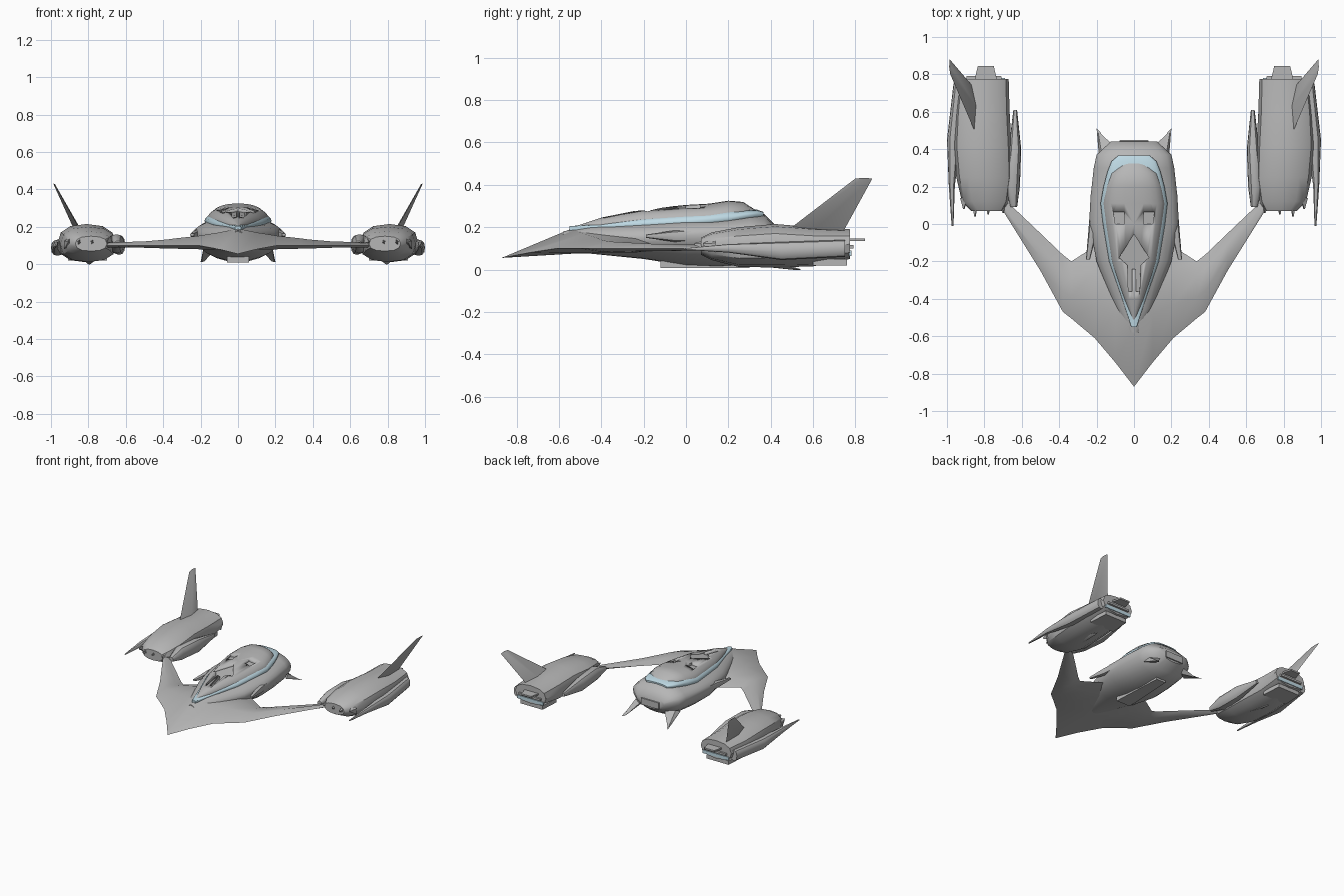
import bpy, bmesh, math
from mathutils import Vector

cube = bpy.data.objects.get("Cube")
if cube:
    bpy.data.objects.remove(cube)


def material(name, rgb):
    m = bpy.data.materials.new(name)
    m.use_nodes = True
    m.diffuse_color = (*rgb, 1)
    bsdf = m.node_tree.nodes["Principled BSDF"]
    bsdf.inputs["Base Color"].default_value = (*rgb, 1)
    return m


GREY = material("hull_grey", (0.47, 0.47, 0.47))
BLUE = material("pale_blue", (0.52, 0.70, 0.78))


def loft(name, rings, mat=GREY, mirror=False, angle=40):
    """Skin a chain of equal rings and cap both ends."""
    bm = bmesh.new()
    rows = [[bm.verts.new(p) for p in ring] for ring in rings]
    n = len(rows[0])
    for a, b in zip(rows, rows[1:]):
        for i in range(n):
            j = (i + 1) % n
            bm.faces.new((a[i], a[j], b[j], b[i]))
    bm.faces.new(rows[0])
    bm.faces.new(rows[-1])
    bmesh.ops.recalc_face_normals(bm, faces=bm.faces)
    mesh = bpy.data.meshes.new(name)
    bm.to_mesh(mesh)
    bm.free()
    mesh.materials.append(mat)
    ob = bpy.data.objects.new(name, mesh)
    bpy.context.collection.objects.link(ob)
    bpy.ops.object.select_all(action="DESELECT")
    ob.select_set(True)
    bpy.context.view_layer.objects.active = ob
    bpy.ops.object.shade_smooth_by_angle(angle=math.radians(angle))
    if mirror:
        ob.modifiers.new("mirror", "MIRROR").use_mirror_merge = False
    return ob


def ring(y, x0, x1, z0, z1, zm=None, n=16, p=2.4):
    """Rounded cross-section across y, widest at height zm."""
    zm = (z0 + z1) / 2 if zm is None else zm
    cx, hw = (x0 + x1) / 2, (x1 - x0) / 2
    pts = []
    for i in range(n):
        t = 2 * math.pi * i / n
        c, s = math.cos(t), math.sin(t)
        h = z1 - zm if s > 0 else zm - z0
        pts.append((cx + hw * math.copysign(abs(c) ** (2 / p), c), y,
                    zm + h * math.copysign(abs(s) ** (2 / p), s)))
    return pts


def box(name, x0, x1, y0, y1, z0, z1, mat=GREY, mirror=True, taper=0):
    return loft(name, [[(x0 + d, y, z0), (x1 - d, y, z0), (x1 - d, y, z1), (x0 + d, y, z1)]
                       for y, d in ((y0, 0), (y1, taper))], mat, mirror, 30)


def blade(name, root, tip, thick, mirror=True):
    """Flat fin from a root edge to a tip edge, thick across x."""
    rings = []
    for edge, t in ((root, thick), (tip, thick / 5)):
        a, b = map(Vector, edge)
        mid, off = (a + b) / 2, Vector((t / 2, 0, t / 4))
        rings.append([a, mid + off, b, mid - off])
    return loft(name, rings, GREY, mirror, 50)


# Swept wing with the nose: x, leading y, trailing y, edge z, top z, bottom z
half = [(0, -.87, 0, .055, .19, .075), (.1, -.74, -.05, .08, .17, .078),
        (.21, -.61, -.12, .1, .152, .08), (.335, -.505, -.2, .1, .138, .083),
        (.38, -.47, -.165, .1, .132, .084), (.5, -.25, -.05, .1, .122, .088),
        (.7, .07, .14, .1, .116, .09)]
rings = []
for x, a, b, ze, zt, zb in [(-s[0], *s[1:]) for s in half[:0:-1]] + half:
    c = b - a
    rings.append([(x, a, ze), (x, a + .37 * c, zt), (x, a + .75 * c, zt - .01),
                  (x, b, .105), (x, a + .75 * c, zb), (x, a + .37 * c, zb)])
loft("swept_wing", rings, angle=60)

# Central hull: y, half width, widest z, top z, bottom z
hull = [(-.58, .03, .14, .18, .085), (-.45, .1, .145, .205, .075), (-.2, .2, .15, .23, .05),
        (0, .24, .165, .245, .018), (.15, .232, .17, .25, .012), (.3, .215, .17, .265, .022),
        (.37, .2, .17, .262, .045), (.44, .125, .165, .19, .1)]
loft("hull", [ring(y, -w, w, zb, zt, zm, 24, 2) for y, w, zm, zt, zb in hull], angle=50)

# Canopy: y, half width, base z, top z
canopy = [(-.52, .004, .195, .205), (-.4, .052, .203, .245), (-.2, .122, .213, .285),
          (0, .155, .222, .305), (.11, .168, .23, .311), (.2, .152, .238, .325),
          (.27, .125, .25, .319), (.325, .06, .265, .283)]
shell = loft("canopy", [ring(y, -w, w, zb - .04, zt, zb, 24, 2.3) for y, w, zb, zt in canopy])

# Pale band framing the canopy, broad at the back
band = [(y - .03 * (i == 0), w + .011, zb + .002, zt - .03 * (0 < i < 6))
        for i, (y, w, zb, zt) in enumerate(canopy[:-2])]
band += [(.28, .142, .256, .285), (.335, .12, .264, .283), (.365, .085, .262, .272)]
loft("canopy_band", [ring(y, -w, w, zb - .04, zt, zb, 24, 2.3) for y, w, zb, zt in band], BLUE)


def canopy_top(y):
    for a, b in zip(canopy, canopy[1:]):
        if a[0] <= y <= b[0]:
            return a[3] + (b[3] - a[3]) * (y - a[0]) / (b[0] - a[0])


# Arrow recess and two small window recesses cut into the canopy
arrow = [(0, -.055), (.08, -.18), (.035, -.22), (.03, -.36), (.012, -.36), (.012, -.24)]
arrow += [(-x, y) for x, y in arrow[:0:-1]]
windows = [[(s * x, y) for x, y in ((.05, 0), (.1, 0), (.11, .065), (.05, .065))] for s in (1, -1)]
for outline in [arrow] + windows:
    cutter = loft("recess_cutter", [[(x, y, canopy_top(y) - .017 - .1 * abs(x)) for x, y in outline],
                                    [(x, y, .4) for x, y in outline]], angle=1)
    cutter.hide_render = True
    cutter.hide_set(True)
    cut = shell.modifiers.new("recess", "BOOLEAN")
    cut.operation, cut.object, cut.solver = "DIFFERENCE", cutter, "EXACT"

# Hull shoulders, tail fins and tail vent
loft("shoulder_intake", [ring(-.19, .235, .257, .15, .165, n=8), ring(-.05, .2, .245, .13, .185, n=8),
                         ring(.12, .18, .232, .13, .19, n=8)], mirror=True)
blade("tail_fin", [(.185, .33, .085), (.11, .42, .1)], [(.2, .51, .012), (.175, .48, .02)], .05)
box("tail_vent", -.09, .09, .4, .45, .115, .165, mirror=False, taper=.015)
box("belly_keel", -.06, .06, -.12, .3, .008, .04, mirror=False, taper=.02)

# Engine pods: y, inner x, outer x, bottom z, top z
parts = {
    "engine_pod": [(.07, .7, .87, .07, .15), (.12, .67, .92, .045, .175), (.25, .65, .95, .012, .2),
                   (.42, .655, .965, .01, .215), (.6, .665, .955, .015, .2), (.775, .67, .935, .05, .19)],
    "outer_spike": [(-.01, .965, .975, .094, .1), (.2, .958, .99, .08, .12),
                    (.45, .93, 1, .045, .13), (.75, .91, .965, .06, .14)],
    "inner_cowl": [(.09, .625, .66, .09, .125), (.2, .61, .69, .06, .16),
                   (.4, .603, .67, .05, .155), (.61, .625, .645, .085, .115)],
}
for name, rows in parts.items():
    loft(name, [ring(*r, n=12) for r in rows], mirror=True, angle=35)

# Pod front prongs, keel and upright fin
for x, y in ((.7, .06), (.78, .05), (.85, .04), (.91, .08)):
    blade("front_prong", [(x - .02, .14, .15), (x + .02, .14, .08)], [(x, y, .125), (x, y, .115)], .04)
blade("pod_keel", [(.8, .25, .03), (.8, .45, .03)], [(.8, .5, .0), (.8, .547, .0)], .06)
blade("pod_fin", [(.845, .48, .185), (.865, .74, .175)], [(.982, .8, .43), (.985, .88, .43)], .05)

# Pod exhaust: lips, glowing slit and centre vane
box("lower_lip", .7, .91, .6, .76, .02, .05, taper=.01)
box("exhaust_glow", .69, .915, .77, .781, .065, .09, BLUE)
box("upper_lip", .7, .905, .74, .79, .1, .115, taper=.01)
box("exhaust_vane", .73, .855, .76, .845, .134, .146, taper=.02)
